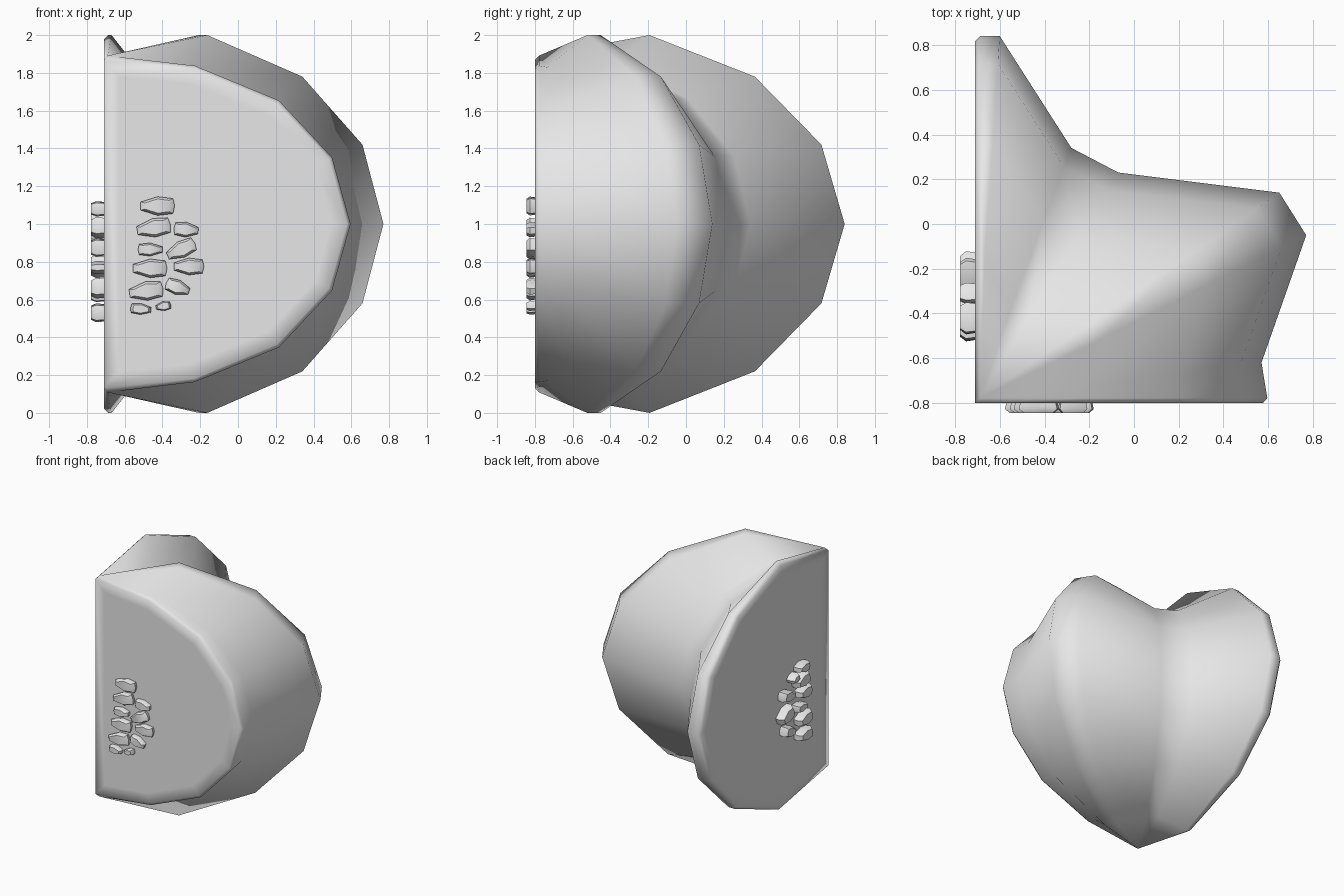
import bpy, bmesh, math
from mathutils import Vector, Matrix

old = bpy.data.objects.get("Cube")
if old:
    bpy.data.objects.remove(old, do_unlink=True)

# One plain grey for everything
grey = bpy.data.materials.new("plain grey")
grey.use_nodes = True
grey.diffuse_color = (0.8, 0.8, 0.8, 1)
grey.node_tree.nodes["Principled BSDF"].inputs["Base Color"].default_value = (0.8, 0.8, 0.8, 1)


def make_object(name, bm, angle):
    bmesh.ops.recalc_face_normals(bm, faces=bm.faces)
    mesh = bpy.data.meshes.new(name)
    bm.to_mesh(mesh)
    bm.free()
    mesh.materials.append(grey)
    obj = bpy.data.objects.new(name, mesh)
    bpy.context.collection.objects.link(obj)
    bpy.ops.object.select_all(action='DESELECT')
    obj.select_set(True)
    bpy.context.view_layer.objects.active = obj
    bpy.ops.object.shade_smooth_by_angle(angle=math.radians(angle))
    return obj


# Lobed wedge: meridians fan out from the core line, each a scaled copy of one profile
CORE = Vector((-0.71, -0.8))
POLE = 0.89
PROFILE = [(0.37, 1.0), (0.71, 0.78), (0.925, 0.42), (1.0, 0.0),
           (0.925, -0.42), (0.71, -0.78), (0.37, -1.0)]
# Outermost point of each meridian and its height scale
TIPS = [(0.6, -0.8, 0.84), (0.57, -0.62, 0.83), (0.77, -0.05, 1), (0.65, 0.14, 1),
        (-0.07, 0.23, 0.85), (-0.28, 0.34, 0.85), (-0.6, 0.84, 1), (-0.71, 0.84, 1)]

bm = bmesh.new()
top = bm.verts.new((CORE.x, CORE.y, 1 + POLE))
bottom = bm.verts.new((CORE.x, CORE.y, 1 - POLE))
meridians = []
for x, y, tall in TIPS:
    reach = Vector((x, y)) - CORE
    line = [bm.verts.new((*(CORE + reach * r), 1 + h * tall)) for r, h in PROFILE]
    meridians.append([top] + line + [bottom])
for a, b in zip(meridians, meridians[1:]):
    for i in range(len(a) - 1):
        corners = list(dict.fromkeys([a[i], a[i + 1], b[i + 1], b[i]]))
        bm.faces.new(corners)
cuts = [bm.faces.new(meridians[0]), bm.faces.new(meridians[-1])]

# Softened rims where the skin meets the cut faces
rims = [e for f in cuts for e in f.edges if not all(v in (top, bottom) for v in e.verts)]
bmesh.ops.recalc_face_normals(bm, faces=bm.faces)
bmesh.ops.bevel(bm, geom=rims, offset=0.022, segments=1, affect='EDGES', clamp_overlap=True)
bm.faces.ensure_lookup_table()
flat = sorted(bm.faces, key=lambda f: f.calc_area())[-2:]
bmesh.ops.inset_individual(bm, faces=flat, thickness=0.08, use_even_offset=True)
make_object("fruit_wedge", bm, 65)

# Seeds: small tapered pebbles standing out of a cut face
OUTLINE = [(-0.5, -0.22), (-0.5, 0.22), (0, 0.5), (0.45, 0.4),
           (0.5, 0), (0.45, -0.4), (0, -0.5)]


def seed(name, origin, across, outward, size, turn, height):
    up = Vector((0, 0, 1))
    frame = Matrix((across, up, outward)).transposed()
    spin = Matrix.Rotation(math.radians(turn), 3, 'Z')
    bm = bmesh.new()
    rings = []
    for level, scale in ((-0.2, 0.9), (0.6, 1.0), (1.0, 0.75)):
        rings.append([bm.verts.new(origin + frame @ (spin @ Vector(
            (u * size[0] * scale, v * size[1] * scale, 0)) + Vector((0, 0, level * height))))
            for u, v in OUTLINE])
    count = len(OUTLINE)
    for a, b in zip(rings, rings[1:]):
        for i in range(count):
            j = (i + 1) % count
            bm.faces.new((a[i], a[j], b[j], b[i]))
    bm.faces.new(rings[0])
    bm.faces.new(rings[-1])
    make_object(name, bm, 50)


# Position along the face, height, length, width, turn
FRONT = [(-0.425, 1.095, 0.18, 0.1, 0), (-0.445, 0.98, 0.18, 0.1, 10),
         (-0.275, 0.97, 0.13, 0.08, 175), (-0.465, 0.865, 0.13, 0.07, 180),
         (-0.3, 0.865, 0.16, 0.09, 25), (-0.465, 0.765, 0.18, 0.1, 0),
         (-0.26, 0.775, 0.16, 0.09, 0), (-0.485, 0.645, 0.18, 0.1, 8),
         (-0.32, 0.665, 0.13, 0.08, 160), (-0.515, 0.55, 0.11, 0.06, 175),
         (-0.395, 0.565, 0.08, 0.05, 10)]
SIDE = [(-0.42, 1.08, 0.14, 0.08, 0), (-0.31, 1.03, 0.09, 0.06, 20),
        (-0.41, 0.98, 0.17, 0.11, 10), (-0.23, 0.92, 0.16, 0.09, 170),
        (-0.44, 0.875, 0.16, 0.1, 0), (-0.21, 0.77, 0.17, 0.12, 20),
        (-0.39, 0.77, 0.13, 0.07, 180), (-0.44, 0.66, 0.17, 0.11, 8),
        (-0.24, 0.63, 0.14, 0.09, 165), (-0.44, 0.53, 0.17, 0.1, 0)]
for n, (pos, z, length, width, turn) in enumerate(FRONT, 1):
    seed(f"front_seed_{n}", Vector((pos, CORE.y, z)), Vector((1, 0, 0)),
         Vector((0, -1, 0)), (length, width), turn, 0.045)
for n, (pos, z, length, width, turn) in enumerate(SIDE, 1):
    seed(f"side_seed_{n}", Vector((CORE.x, pos, z)), Vector((0, -1, 0)),
         Vector((-1, 0, 0)), (length, width), turn, 0.068)
